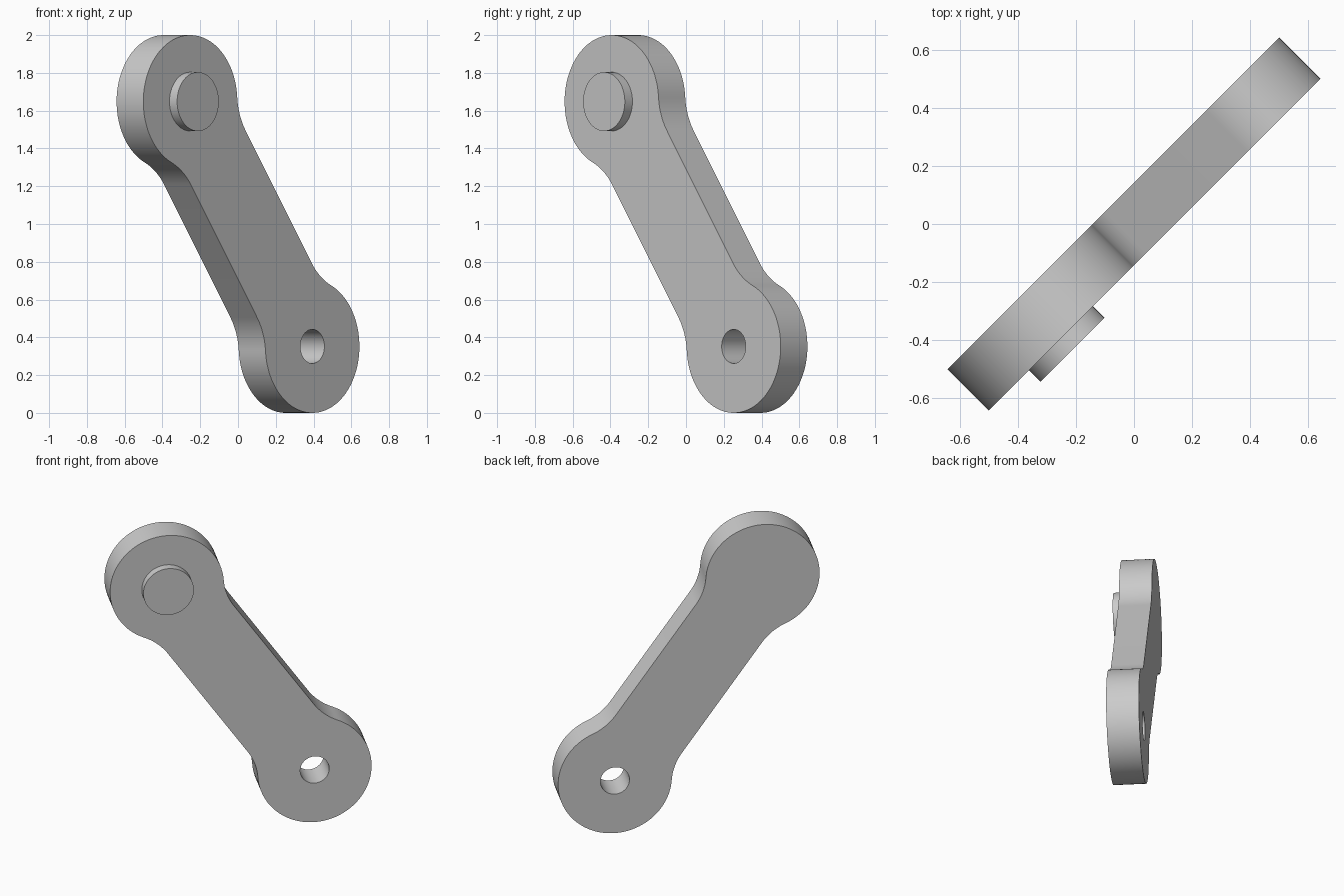
import bpy, bmesh, math
from mathutils import Matrix, Vector

cube = bpy.data.objects.get("Cube")
if cube:
    bpy.data.objects.remove(cube, do_unlink=True)

# Main sizes
EYE_R, NECK_H, FILLET_R = 0.352, 0.25, 0.352
HOLE_R, HEAD_R = 0.09, 0.156
HALF_T, HEAD_TOP = 0.1, 0.157
top = Vector((-0.457, 0.648))            # upper eye, in the plate's upright plane
D = top.length

# Link frame: length axis, side axis, plate normal
r = math.sqrt(0.5)
along = Vector((top.x * r, top.x * r, top.y)).normalized()
normal = Vector((r, -r, 0))
side = normal.cross(along)
frame = Matrix((along, side, normal)).transposed().to_4x4()
frame.translation = (0, 0, 1)

grey = bpy.data.materials.new("grey metal")
grey.use_nodes = True
grey.diffuse_color = (0.6, 0.6, 0.6, 1)
grey.node_tree.nodes["Principled BSDF"].inputs["Base Color"].default_value = (0.6, 0.6, 0.6, 1)


def arc(cx, cy, radius, a0, a1, n):
    angles = [a0 + (a1 - a0) * i / n for i in range(n + 1)]
    return [(cx + radius * math.cos(a), cy + radius * math.sin(a)) for a in angles]


def finish(bm, name):
    bmesh.ops.recalc_face_normals(bm, faces=bm.faces)
    bm.transform(frame)
    mesh = bpy.data.meshes.new(name)
    bm.to_mesh(mesh)
    bm.free()
    mesh.materials.append(grey)
    obj = bpy.data.objects.new(name, mesh)
    bpy.context.collection.objects.link(obj)
    bpy.ops.object.select_all(action='DESELECT')
    obj.select_set(True)
    bpy.context.view_layer.objects.active = obj
    bpy.ops.object.shade_smooth_by_angle(angle=math.radians(30))


# Outline of one eye with its two fillets; the other end is the same turned half round
reach = math.sqrt((EYE_R + FILLET_R) ** 2 - (NECK_H + FILLET_R) ** 2)
fx, fy = D - reach, NECK_H + FILLET_R
phi = math.atan2(fy, -reach)
fillet = arc(fx, fy, FILLET_R, phi - math.pi, -math.pi / 2, 16)
half = [(x, -y) for x, y in reversed(fillet)]
half += arc(D, 0, EYE_R, -phi, phi, 72)[1:-1] + fillet
outline = half + [(-x, -y) for x, y in half]
holes = [arc(s * D, 0, HOLE_R, 0, 2 * math.pi, 64)[:-1] for s in (-1, 1)]

# Link plate with a hole in each eye
bm = bmesh.new()
edges = []
for loop in [outline] + holes:
    verts = [bm.verts.new((x, y, -HALF_T)) for x, y in loop]
    edges += [bm.edges.new((v, verts[i - 1])) for i, v in enumerate(verts)]
bmesh.ops.triangle_fill(bm, use_beauty=True, edges=edges, normal=(0, 0, 1))
extruded = bmesh.ops.extrude_face_region(bm, geom=bm.faces[:], use_keep_orig=True)
moved = [g for g in extruded["geom"] if isinstance(g, bmesh.types.BMVert)]
bmesh.ops.translate(bm, verts=moved, vec=(0, 0, 2 * HALF_T))
finish(bm, "link_plate")

# Pin: shaft flush with the back, wider head at the front
bm = bmesh.new()
for radius, low, high in ((HOLE_R, -HALF_T, HALF_T), (HEAD_R, HALF_T, HEAD_TOP)):
    bmesh.ops.create_cone(bm, cap_ends=True, segments=64, radius1=radius, radius2=radius,
                          depth=high - low, matrix=Matrix.Translation((D, 0, (low + high) / 2)))
finish(bm, "pin")
